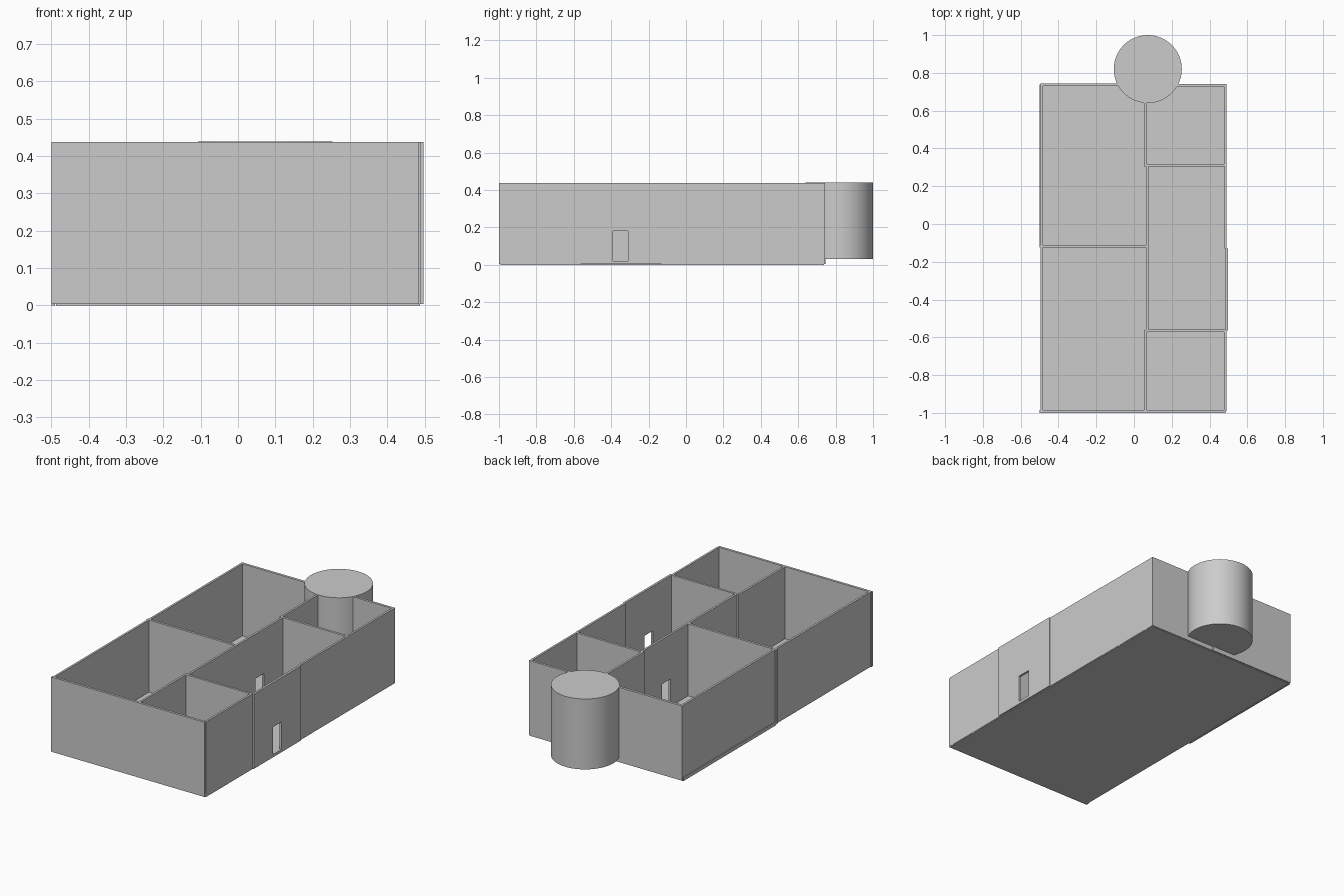
import bpy

if "Cube" in bpy.data.objects:
    bpy.data.objects.remove(bpy.data.objects["Cube"])

TOP, FLOOR = 0.438, 0.02


def box(name, x0, x1, y0, y1, z0=0.004, z1=TOP):
    bpy.ops.mesh.primitive_cube_add(
        size=1, location=((x0 + x1) / 2, (y0 + y1) / 2, (z0 + z1) / 2))
    ob = bpy.context.object
    ob.name = name
    ob.scale = (x1 - x0, y1 - y0, z1 - z0)
    bpy.ops.object.transform_apply(location=False, rotation=False, scale=True)
    return ob


def cut_door(wall, y0, y1):
    # Cut a doorway through a wall that runs along y
    x = wall.location.x
    cutter = box(wall.name + "_cutter", x - 0.05, x + 0.05, y0, y1, FLOOR, 0.18)
    cutter.hide_render = True
    mod = wall.modifiers.new("doorway", 'BOOLEAN')
    mod.operation = 'DIFFERENCE'
    mod.solver = 'EXACT'
    mod.object = cutter
    bpy.context.view_layer.objects.active = wall
    bpy.ops.object.modifier_apply(modifier=mod.name)
    bpy.data.objects.remove(cutter, do_unlink=True)


# Floor slab
box("floor", -0.488, 0.487, -0.992, 0.738, 0, FLOOR)

# Outer walls
box("front_wall", -0.5, 0.485, -1.0, -0.986)
box("back_wall_left", -0.496, 0.06, 0.730, 0.745)
box("back_wall_right", 0.055, 0.49, 0.728, 0.742)
box("left_wall_front", -0.495, -0.483, -0.99, -0.124)
box("left_wall_back", -0.495, -0.483, -0.112, 0.738)
box("left_sill", -0.5, -0.49, -0.112, 0.738, 0, FLOOR)
box("right_wall_front", 0.477, 0.489, -0.99, -0.57)
door_wall = box("right_wall_entrance", 0.484, 0.497, -0.565, -0.131)
box("right_wall_middle", 0.479, 0.491, -0.131, 0.306)
box("right_wall_back", 0.477, 0.489, 0.315, 0.735)

# Inner walls
box("spine_wall_front", 0.054, 0.066, -0.99, -0.560)
inner_wall = box("spine_wall_middle", 0.064, 0.076, -0.565, 0.310)
box("spine_wall_back", 0.054, 0.066, 0.305, 0.735)
box("cross_wall_left", -0.5, 0.066, -0.125, -0.111)
box("cross_wall_right_front", 0.06, 0.489, -0.571, -0.558)
box("cross_wall_right_back", 0.06, 0.489, 0.304, 0.318)

# Doorways
cut_door(door_wall, -0.39, -0.31)
cut_door(inner_wall, 0.05, 0.13)

# Round tower on the back wall
bpy.ops.mesh.primitive_cylinder_add(
    vertices=64, radius=0.18, depth=TOP - 0.03 + 0.001,
    location=(0.073, 0.82, (TOP + 0.031) / 2))
bpy.context.object.name = "round_tower"
bpy.ops.object.shade_smooth_by_angle()
